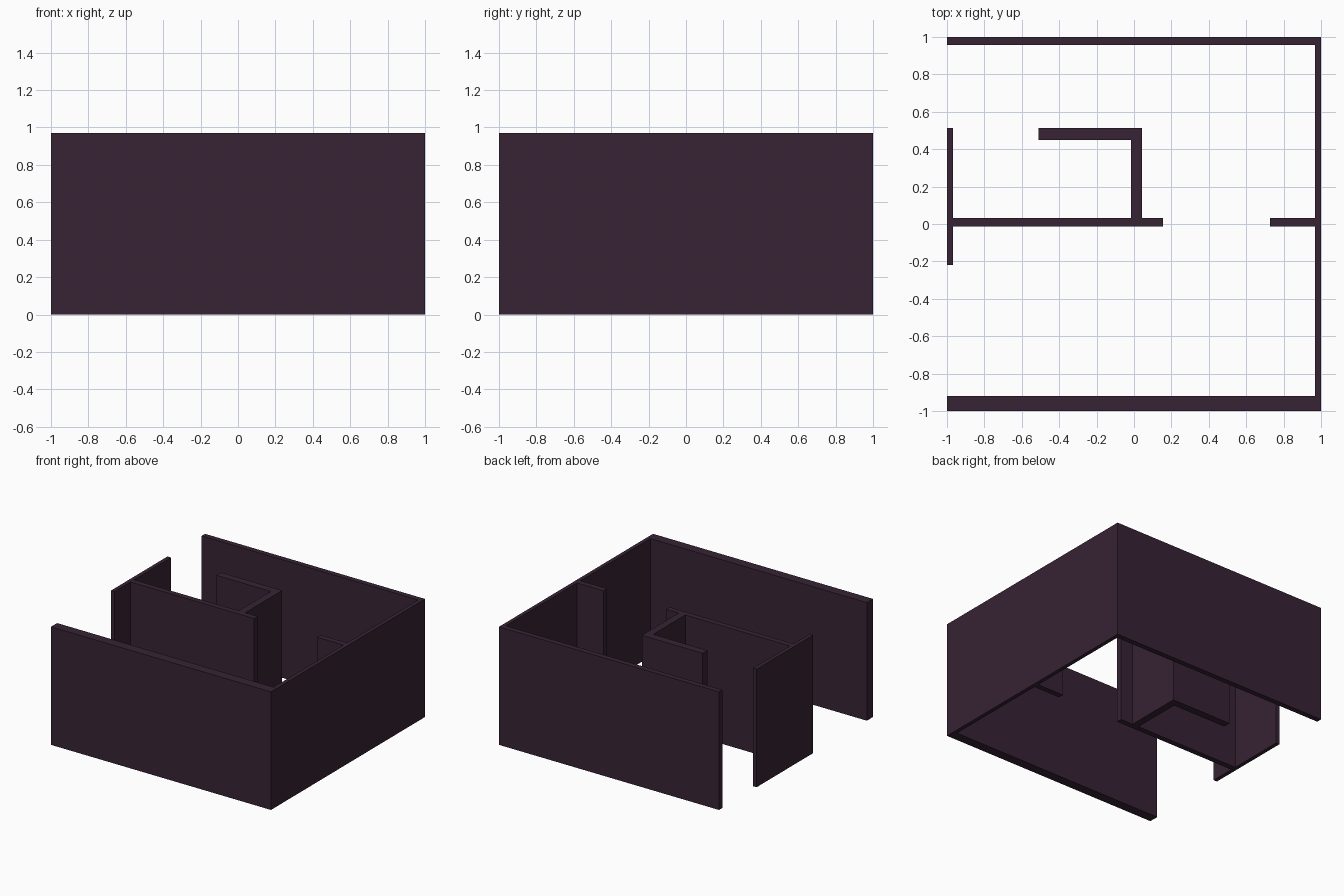
import bpy
import bmesh

if "Cube" in bpy.data.objects:
    bpy.data.objects.remove(bpy.data.objects["Cube"])

HEIGHT = 0.97

plum = bpy.data.materials.new("dark_plum")
plum.diffuse_color = (0.038, 0.017, 0.035, 1.0)
plum.use_nodes = True
plum.node_tree.nodes["Principled BSDF"].inputs["Base Color"].default_value = plum.diffuse_color


def wall(name, x0, x1, y0, y1):
    """Full-height box standing on the ground between the given plan limits."""
    bm = bmesh.new()
    base = bm.faces.new([bm.verts.new((x, y, 0)) for x, y in
                         ((x0, y0), (x1, y0), (x1, y1), (x0, y1))])
    top = bmesh.ops.extrude_face_region(bm, geom=[base], use_keep_orig=True)
    bmesh.ops.translate(bm, vec=(0, 0, HEIGHT),
                        verts=[v for v in top["geom"] if isinstance(v, bmesh.types.BMVert)])
    bmesh.ops.recalc_face_normals(bm, faces=bm.faces)
    mesh = bpy.data.meshes.new(name)
    bm.to_mesh(mesh)
    bm.free()
    mesh.materials.append(plum)
    bpy.context.collection.objects.link(bpy.data.objects.new(name, mesh))


# Outer walls
wall("front_wall", -1, 1, -1, -0.92)
wall("back_wall", -1, 1, 0.956, 1)
wall("right_wall", 0.968, 1, -0.92, 0.956)
wall("left_wall", -1, -0.968, -0.22, 0.512)

# Dividing wall with a wide doorway
wall("divider_long", -0.968, 0.155, -0.013, 0.033)
wall("divider_stub", 0.727, 0.968, -0.013, 0.033)

# Small inner room
wall("inner_room_side", -0.017, 0.043, 0.033, 0.45)
wall("inner_room_back", -0.51, 0.043, 0.45, 0.512)
